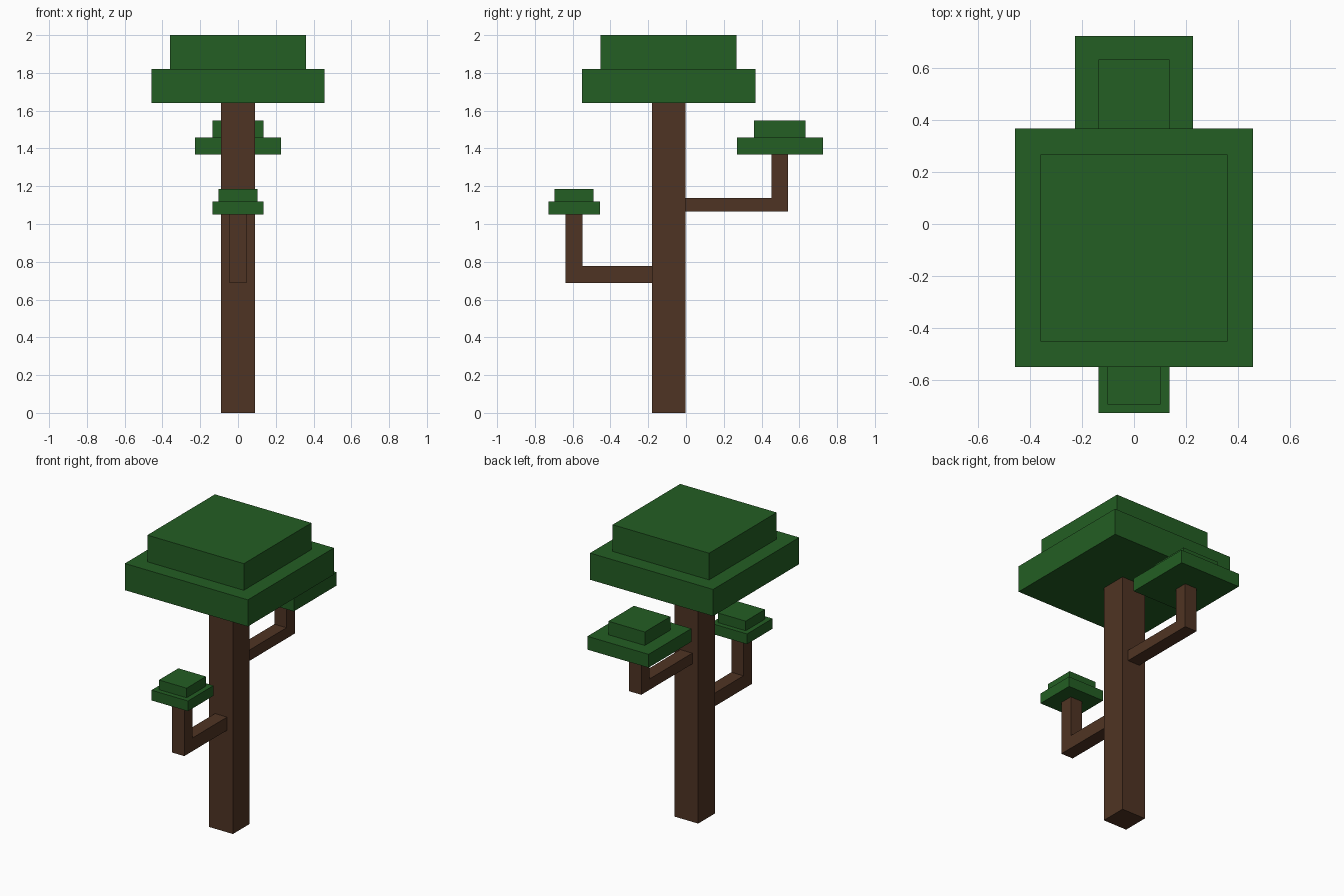
import bpy, bmesh

if "Cube" in bpy.data.objects:
    bpy.data.objects.remove(bpy.data.objects["Cube"])


def material(name, color):
    m = bpy.data.materials.new(name)
    m.diffuse_color = (*color, 1)
    m.use_nodes = True
    m.node_tree.nodes["Principled BSDF"].inputs["Base Color"].default_value = m.diffuse_color
    return m


BARK = material("bark brown", (0.078, 0.034, 0.017))
LEAF = material("leaf green", (0.017, 0.112, 0.017))


def prism(name, profile, half_width, mat):
    """Extrude a (y, z) side profile symmetrically across x."""
    bm = bmesh.new()
    face = bm.faces.new([bm.verts.new((-half_width, y, z)) for y, z in profile])
    ext = bmesh.ops.extrude_face_region(bm, geom=[face])
    verts = [v for v in ext["geom"] if isinstance(v, bmesh.types.BMVert)]
    bmesh.ops.translate(bm, verts=verts, vec=(2 * half_width, 0, 0))
    bmesh.ops.recalc_face_normals(bm, faces=bm.faces)
    mesh = bpy.data.meshes.new(name)
    bm.to_mesh(mesh)
    bm.free()
    mesh.materials.append(mat)
    ob = bpy.data.objects.new(name, mesh)
    bpy.context.collection.objects.link(ob)
    return ob


def block(name, y, half, z0, z1, mat):
    """Square block centred on x = 0."""
    prism(name, [(y - half, z0), (y + half, z0), (y + half, z1), (y - half, z1)], half, mat)


def canopy(name, y, half_low, half_top, z0, z1, z2):
    """Two stacked square slabs of leaves."""
    block(name + "_lower", y, half_low, z0, z1, LEAF)
    block(name + "_upper", y, half_top, z1, z2, LEAF)


def branch(name, root, inner, outer, z0, z1, top):
    """L-shaped branch: out from the trunk, then up."""
    prism(name, [(root, z0), (outer, z0), (outer, top), (inner, top), (inner, z1), (root, z1)], 0.045, BARK)


# Trunk
block("trunk", -0.092, 0.089, 0, 1.64, BARK)

# Branches
branch("front_branch", -0.181, -0.548, -0.637, 0.688, 0.777, 1.05)
branch("back_branch", -0.003, 0.452, 0.541, 1.065, 1.138, 1.367)

# Leaves
canopy("main_canopy", -0.092, 0.459, 0.36, 1.64, 1.82, 2.0)
canopy("back_canopy", 0.497, 0.228, 0.136, 1.367, 1.457, 1.548)
canopy("front_canopy", -0.592, 0.136, 0.103, 1.05, 1.119, 1.184)
